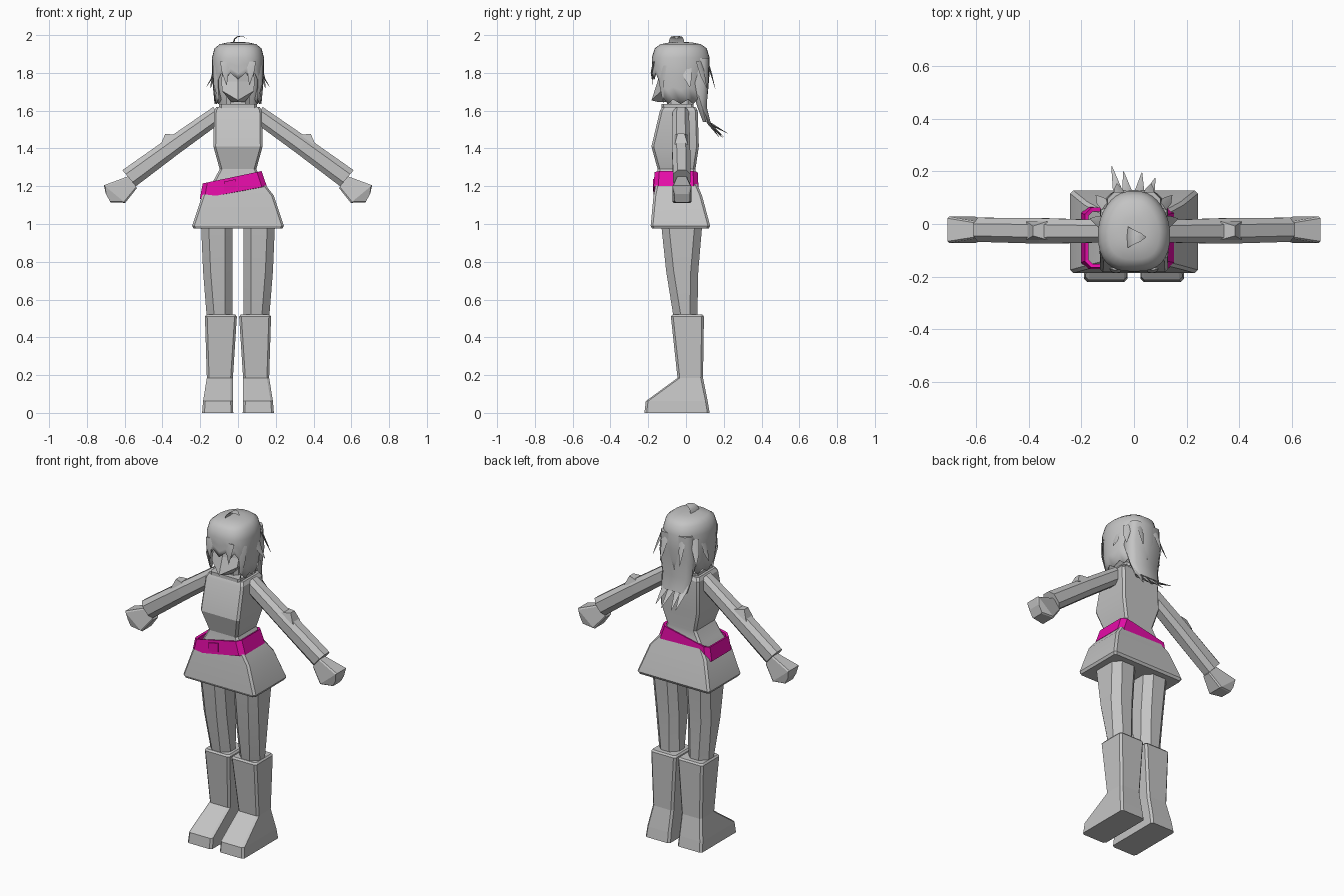
import bpy, bmesh, math
from mathutils import Vector

cube = bpy.data.objects.get("Cube")
if cube:
    bpy.data.objects.remove(cube)


def material(name, color):
    m = bpy.data.materials.new(name)
    m.use_nodes = True
    m.diffuse_color = color
    m.node_tree.nodes["Principled BSDF"].inputs["Base Color"].default_value = color
    return m


GREY = material("plain grey", (0.55, 0.55, 0.55, 1))
MAGENTA = material("magenta", (0.8, 0.004, 0.4, 1))


def loft(name, rings, mat=GREY, caps=True, smooth=0):
    """Skin a list of equal-length point rings."""
    bm = bmesh.new()
    rows = [[bm.verts.new(p) for p in ring] for ring in rings]
    n = len(rows[0])
    for a, b in zip(rows, rows[1:]):
        for i in range(n):
            j = (i + 1) % n
            bm.faces.new((a[i], a[j], b[j], b[i]))
    if caps:
        bm.faces.new(rows[0])
        bm.faces.new(rows[-1])
    bmesh.ops.recalc_face_normals(bm, faces=bm.faces)
    mesh = bpy.data.meshes.new(name)
    bm.to_mesh(mesh)
    bm.free()
    mesh.materials.append(mat)
    ob = bpy.data.objects.new(name, mesh)
    bpy.context.collection.objects.link(ob)
    if smooth:
        bpy.ops.object.select_all(action='DESELECT')
        ob.select_set(True)
        bpy.context.view_layer.objects.active = ob
        bpy.ops.object.shade_smooth_by_angle(angle=math.radians(smooth))
    return ob


def box_ring(x0, x1, y0, y1, z, c=0.012):
    """Rectangle with chamfered corners; z may be a function of x."""
    pts = [(x0 + c, y0), (x1 - c, y0), (x1, y0 + c), (x1, y1 - c),
           (x1 - c, y1), (x0 + c, y1), (x0, y1 - c), (x0, y0 + c)]
    return [(x, y, z(x) if callable(z) else z) for x, y in pts]


def strand(name, path, width, side, thick=0.012):
    """Flat lock of hair that tapers to a point along its path."""
    path = [Vector(p) for p in path]
    side = Vector(side).normalized()
    rings = []
    for i, p in enumerate(path):
        along = path[min(i + 1, len(path) - 1)] - path[max(i - 1, 0)]
        out = along.cross(side).normalized()
        t = 1 - 0.95 * (i / (len(path) - 1)) ** 1.5
        w, h = side * width * t / 2, out * thick * t / 2
        rings.append([p - w, p + h, p + w, p - h])
    return loft(name, rings, smooth=50)


# Dress: bodice, waist and flared skirt in one body
body = [(0.975, 0.235, -0.18, 0.12), (0.99, 0.243, -0.187, 0.128),
        (1.15, 0.19, -0.172, 0.085), (1.22, 0.135, -0.158, 0.055),
        (1.29, 0.097, -0.15, 0.05), (1.41, 0.13, -0.183, 0.068),
        (1.6, 0.127, -0.138, 0.062), (1.62, 0.115, -0.125, 0.05)]
loft("dress", [box_ring(-w, w, a, b, z) for z, w, a, b in body], smooth=20)

# Slanted belt and its buckle plate
belt = loft("belt", [
    box_ring(-0.202, 0.152, -0.172, 0.066, lambda x: 1.172 + 0.19 * x, 0.025),
    box_ring(-0.187, 0.125, -0.166, 0.062, lambda x: 1.254 + 0.21 * x, 0.025)],
    MAGENTA, caps=False)
belt.modifiers.new("thickness", 'SOLIDIFY').thickness = 0.015
loft("buckle", [[(-0.075, y, 1.172), (-0.01, y, 1.184), (-0.012, y, 1.237),
                 (-0.075, y, 1.224)] for y in (-0.176, -0.168)], MAGENTA)

for s, label in ((1, "left"), (-1, "right")):
    # Legs and boots
    thigh = [(0.985, 0.03, 0.195, -0.13, 0.085), (0.75, 0.03, 0.185, -0.105, 0.065),
             (0.5, 0.03, 0.165, -0.065, 0.06)]
    loft(label + "_leg", [box_ring(*sorted((s * a, s * b)), c, d, z, 0.04)
                          for z, a, b, c, d in thigh], smooth=20)
    boot = [(0, 0.025, 0.19, -0.22, 0.125), (0.062, 0.027, 0.185, -0.213, 0.115),
            (0.185, 0.027, 0.165, -0.045, 0.09), (0.51, 0.006, 0.175, -0.08, 0.095),
            (0.52, 0.014, 0.167, -0.072, 0.087)]
    loft(label + "_boot", [box_ring(*sorted((s * a, s * b)), c, d, z)
                           for z, a, b, c, d in boot])

    # Arm: chamfered bar between an upper and a lower edge line
    def section(upper, lower, y0, y1, c=0.25):
        u, v = Vector((s * upper[0], 0, upper[1])), Vector((s * lower[0], 0, lower[1]))
        flat = [(c, 0), (1 - c, 0), (1, c), (1, 1 - c), (1 - c, 1), (c, 1), (0, 1 - c), (0, c)]
        return [u.lerp(v, a) + Vector((0, y0 + (y1 - y0) * b, 0)) for a, b in flat]

    loft(label + "_arm", [section((0.13, 1.62), (0.085, 1.54), -0.07, 0.015),
                          section((0.37, 1.455), (0.31, 1.375), -0.075, 0.022),
                          section((0.612, 1.285), (0.54, 1.2), -0.068, 0.024)])
    # Small pointed elbow
    loft(label + "_elbow", [
        [(s * 0.33, y, 1.472), (s * 0.385, y2, 1.478), (s * 0.41, y, 1.42), (s * 0.35, y, 1.44)]
        for y, y2 in ((-0.06, -0.045), (0.01, -0.008))])
    # Mitten hand, flaring then closing to a blunt tip
    loft(label + "_hand", [section((0.575, 1.255), (0.535, 1.19), -0.05, 0.005, 0.1),
                           section((0.71, 1.205), (0.597, 1.112), -0.072, 0.028, 0.06),
                           section((0.7, 1.16), (0.675, 1.115), -0.06, 0.02, 0.1)])

# Neck, and a head with a wedge-shaped face
loft("neck", [box_ring(-0.06, 0.06, -0.1, 0.03, z, 0.02) for z in (1.6, 1.68)])
loft("collar", [box_ring(-0.1, 0.1, -0.13, 0.04, z) for z in (1.615, 1.635)])
head = [(1.645, 0.035, -0.145, 0.02), (1.705, 0.085, -0.165, 0.07),
        (1.755, 0.087, -0.15, 0.09), (1.93, 0.08, -0.13, 0.07)]
loft("head", [[(-w, a + 0.035, z), (0, a - (0.018 if z == 1.705 else 0), z - 0.05 * (z == 1.705)),
               (w, a + 0.035, z), (w, b, z), (-w, b, z)] for z, w, a, b in head])

# Hair cap: rounded dome with a ragged fringe, open below
N = 32


def hair_point(i, scale, z):
    a = 2 * math.pi * i / N
    c, d = math.cos(a), math.sin(a)
    taper = 1 - 0.25 * max(0, d)
    x = math.copysign(abs(c) ** 0.75, c) * 0.138 * taper
    y = math.copysign(abs(d) ** 0.75, d) * 0.153
    return (x * scale, y * scale - 0.028, z)


def hem(i):
    front = -math.sin(2 * math.pi * i / N)
    if front > 0.6:
        return 1.765 + 0.035 * (i % 2)
    return 1.635 + 0.025 * (i % 2)


levels = [(0.05, 1.963), (0.35, 1.962), (0.7, 1.952), (0.9, 1.93), (1, 1.88)]
rings = [[hair_point(i, k, z) for i in range(N)] for k, z in levels]
for f, k in ((0.4, 0.99), (0.7, 0.95), (1, 0.9)):
    rings.append([hair_point(i, k if hem(i) < 1.7 else 1, 1.88 + f * (hem(i) - 1.88))
                  for i in range(N)])
cap = loft("hair_cap", rings, caps=False, smooth=60)
bm = bmesh.new()
bm.from_mesh(cap.data)
bmesh.ops.holes_fill(bm, edges=[e for e in bm.edges if e.is_boundary and e.verts[0].co.z > 1.95])
bm.to_mesh(cap.data)
bm.free()
cap.modifiers.new("thickness", 'SOLIDIFY').thickness = 0.006

# Long back hair ending in spread points
back = [(1.88, 0.1, 0.0, 0.122), (1.75, 0.112, 0.02, 0.118), (1.62, 0.1, 0.06, 0.11),
        (1.54, 0.085, 0.09, 0.13)]
loft("back_hair", [box_ring(-w, w, a, b, z, 0.025) for z, w, a, b in back], smooth=60)
for x, tip in ((-0.06, (-0.085, 0.22, 1.48)), (-0.025, (-0.04, 0.2, 1.46)),
               (0.02, (0.03, 0.195, 1.455)), (0.06, (0.08, 0.175, 1.46))):
    strand("back_hair_point", [(x, 0.095, 1.6), (x, 0.12, 1.535), tip], 0.06, (1, 0, 0), 0.025)

# Loose locks at the sides, back and fringe
for s in (1, -1):
    strand("side_lock", [(s * 0.12, 0.0, 1.84), (s * 0.14, 0.01, 1.77), (s * 0.168, 0.02, 1.725)],
           0.06, (0, 1, 0))
    strand("side_lock", [(s * 0.105, 0.07, 1.86), (s * 0.13, 0.09, 1.78), (s * 0.145, 0.11, 1.72)],
           0.05, (1, -s, 0))
    strand("cheek_lock", [(s * 0.115, -0.12, 1.84), (s * 0.118, -0.13, 1.74), (s * 0.1, -0.12, 1.64)],
           0.05, (1, s, 0))
    strand("fringe_lock", [(s * 0.07, -0.17, 1.86), (s * 0.068, -0.183, 1.8), (s * 0.06, -0.175, 1.735)],
           0.05, (1, 0, 0))
    strand("back_lock", [(s * 0.055, 0.11, 1.87), (s * 0.06, 0.135, 1.79), (s * 0.065, 0.155, 1.715)],
           0.045, (1, 0, 0))

# Curled tuft on the crown
strand("crown_tuft", [(-0.025, -0.05, 1.955), (-0.018, -0.05, 1.98), (0.0, -0.05, 1.993),
                      (0.025, -0.05, 1.994), (0.045, -0.05, 1.98)], 0.085, (0, 1, 0), 0.008)
